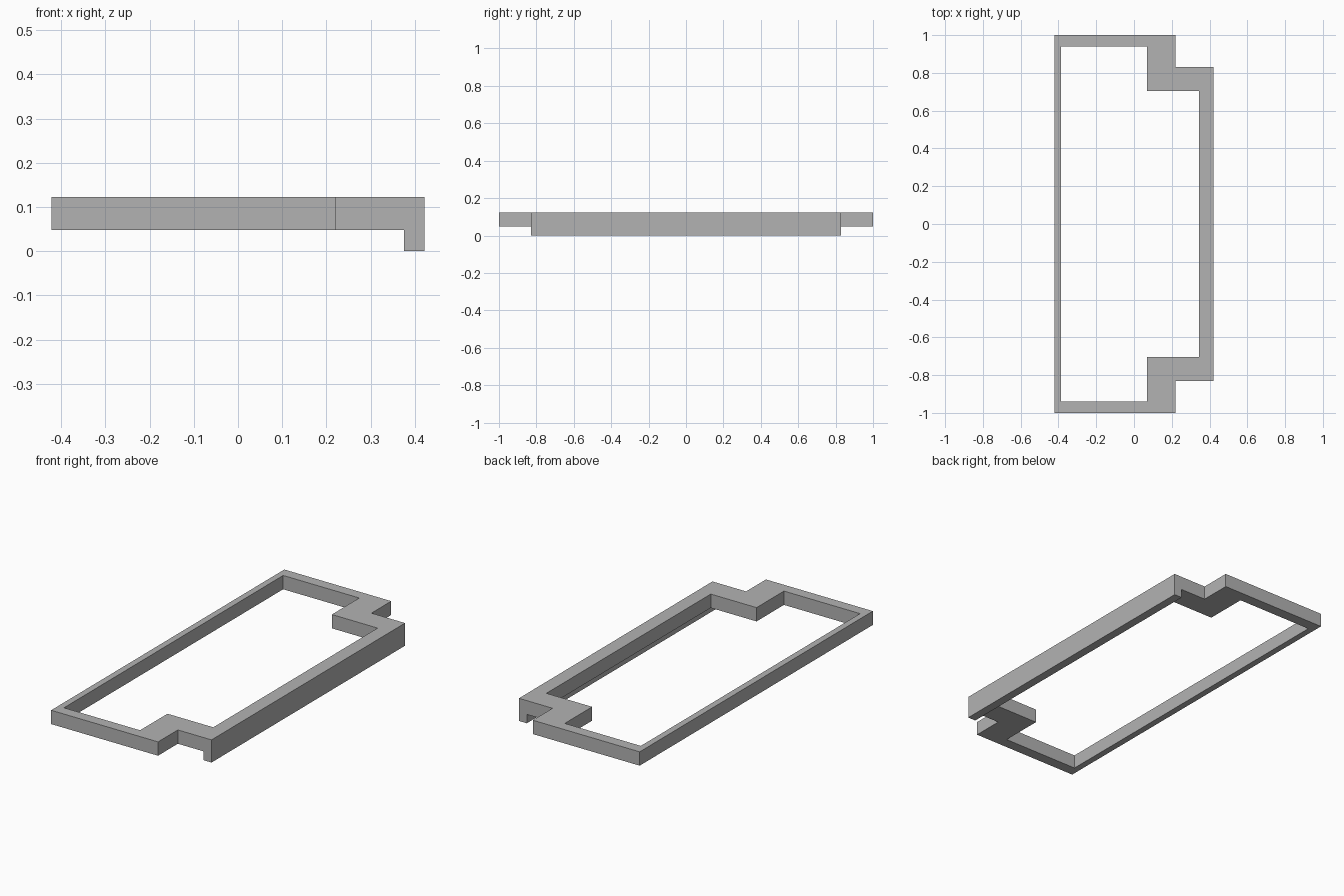
import bpy, bmesh

cube = bpy.data.objects.get("Cube")
if cube:
    bpy.data.objects.remove(cube, do_unlink=True)

grey = bpy.data.materials.new("plain grey")
grey.use_nodes = True
colour = (0.45, 0.45, 0.45, 1)
grey.diffuse_color = colour
grey.node_tree.nodes["Principled BSDF"].inputs["Base Color"].default_value = colour


def make_object(name, bm):
    bmesh.ops.recalc_face_normals(bm, faces=bm.faces)
    mesh = bpy.data.meshes.new(name)
    bm.to_mesh(mesh)
    bm.free()
    mesh.materials.append(grey)
    obj = bpy.data.objects.new(name, mesh)
    bpy.context.collection.objects.link(obj)
    return obj


def mirrored(half):
    """Close a half outline by reflecting it across y = 0."""
    return half + [(x, -y) for x, y in reversed(half)]


# Frame: stepped outer outline with a matching stepped opening
outer = mirrored([(-0.422, -1), (0.22, -1), (0.22, -0.83), (0.422, -0.83)])
inner = mirrored([(-0.387, -0.94), (0.07, -0.94), (0.07, -0.705), (0.345, -0.705)])
BOTTOM, TOP = 0.048, 0.123

bm = bmesh.new()
loops = [[bm.verts.new((x, y, z)) for x, y in outline]
         for outline, z in ((outer, BOTTOM), (outer, TOP), (inner, TOP), (inner, BOTTOM))]
for k, loop in enumerate(loops):
    following = loops[(k + 1) % len(loops)]
    for i in range(len(loop)):
        j = (i + 1) % len(loop)
        bm.faces.new((loop[i], loop[j], following[j], following[i]))
frame = make_object("stepped_frame", bm)

# Lip: narrow rail hanging under the outer edge of the right bar
bm = bmesh.new()
bmesh.ops.create_cube(bm, size=1)
for v in bm.verts:
    v.co.x = 0.422 if v.co.x > 0 else 0.375
    v.co.y *= 1.66
    v.co.z = 0.09 if v.co.z > 0 else 0
lip = make_object("hanging_lip", bm)
lip.hide_render = True

# Fuse the lip into the frame
union = frame.modifiers.new("join lip", "BOOLEAN")
union.operation = "UNION"
union.solver = "EXACT"
union.object = lip
bpy.context.view_layer.objects.active = frame
frame.select_set(True)
bpy.ops.object.modifier_apply(modifier=union.name)
bpy.data.objects.remove(lip, do_unlink=True)

# Merge coplanar faces into clean flat panels
bm = bmesh.new()
bm.from_mesh(frame.data)
bmesh.ops.dissolve_limit(bm, angle_limit=0.01, verts=bm.verts, edges=bm.edges)
bm.to_mesh(frame.data)
bm.free()
